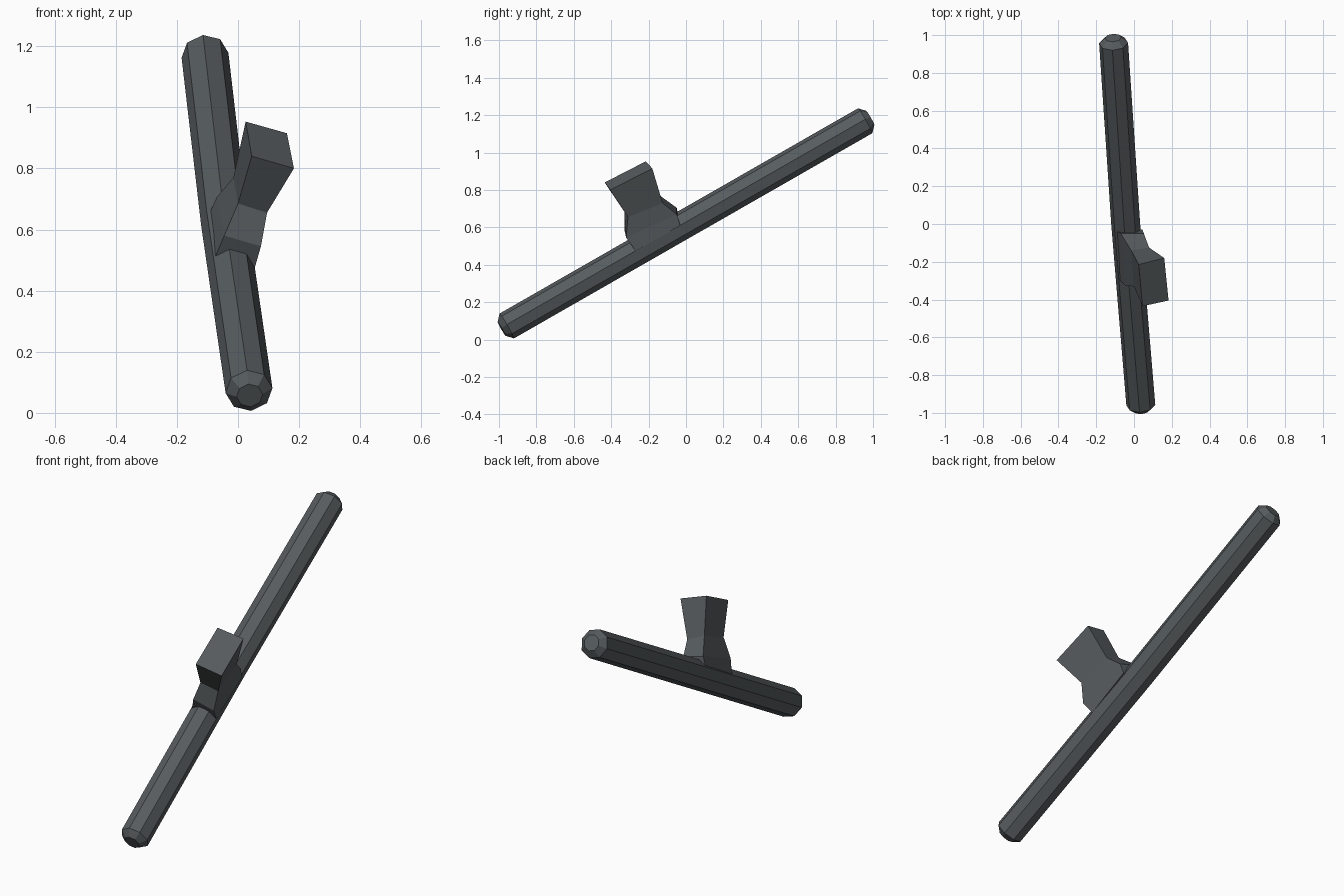
import bpy, bmesh, math
from mathutils import Vector

cube = bpy.data.objects.get("Cube")
if cube:
    bpy.data.objects.remove(cube, do_unlink=True)

grey = bpy.data.materials.new("dark grey metal")
grey.use_nodes = True
colour = (0.095, 0.107, 0.113, 1)
grey.diffuse_color = colour
grey.node_tree.nodes["Principled BSDF"].inputs["Base Color"].default_value = colour


def loft(name, rings):
    """Skin a list of equal-length point rings and cap both ends."""
    bm = bmesh.new()
    loops = [[bm.verts.new(p) for p in ring] for ring in rings]
    n = len(loops[0])
    for a, b in zip(loops, loops[1:]):
        for i in range(n):
            j = (i + 1) % n
            bm.faces.new((a[i], a[j], b[j], b[i]))
    bm.faces.new(loops[0])
    bm.faces.new(loops[-1])
    bmesh.ops.recalc_face_normals(bm, faces=bm.faces)
    mesh = bpy.data.meshes.new(name)
    bm.to_mesh(mesh)
    bm.free()
    mesh.materials.append(grey)
    obj = bpy.data.objects.new(name, mesh)
    bpy.context.collection.objects.link(obj)
    return obj


# Octagonal rod, slightly bent in the middle, with chamfered ends
front = Vector((0.036, -0.958, 0.073))
back = Vector((-0.108, 0.958, 1.17))
middle = (front + back) / 2 + Vector((-0.008, 0, 0))
axis = (back - front).normalized()
side = axis.cross(Vector((0, 0, 1))).normalized()
up = side.cross(axis)
roll = math.radians(-7)


def octagon(centre, radius):
    angles = [roll + i * math.tau / 8 for i in range(8)]
    return [centre + radius * (up * math.cos(a) + side * math.sin(a)) for a in angles]


R, CAP, CHAMFER = 0.077, 0.043, 0.032
loft("rod", [
    octagon(front - axis * CHAMFER, CAP),
    octagon(front, R),
    octagon(middle, R),
    octagon(back, R),
    octagon(back + axis * CHAMFER, CAP),
])

# Flared grip block: back left, back right, front right, front left per ring
loft("grip_block", [
    # root, flush with the sides of the rod
    [(-0.113, -0.03, 0.61), (0.045, -0.03, 0.61), (0.055, -0.27, 0.475), (-0.09, -0.28, 0.475)],
    # collar
    [(-0.07, -0.05, 0.705), (0.052, -0.05, 0.67), (0.075, -0.32, 0.545), (-0.045, -0.328, 0.58)],
    # waist
    [(-0.015, -0.14, 0.77), (0.08, -0.125, 0.73), (0.095, -0.31, 0.655), (0.0, -0.33, 0.685)],
    # top
    [(0.025, -0.215, 0.953), (0.16, -0.18, 0.915), (0.183, -0.405, 0.80), (0.045, -0.435, 0.84)],
])
